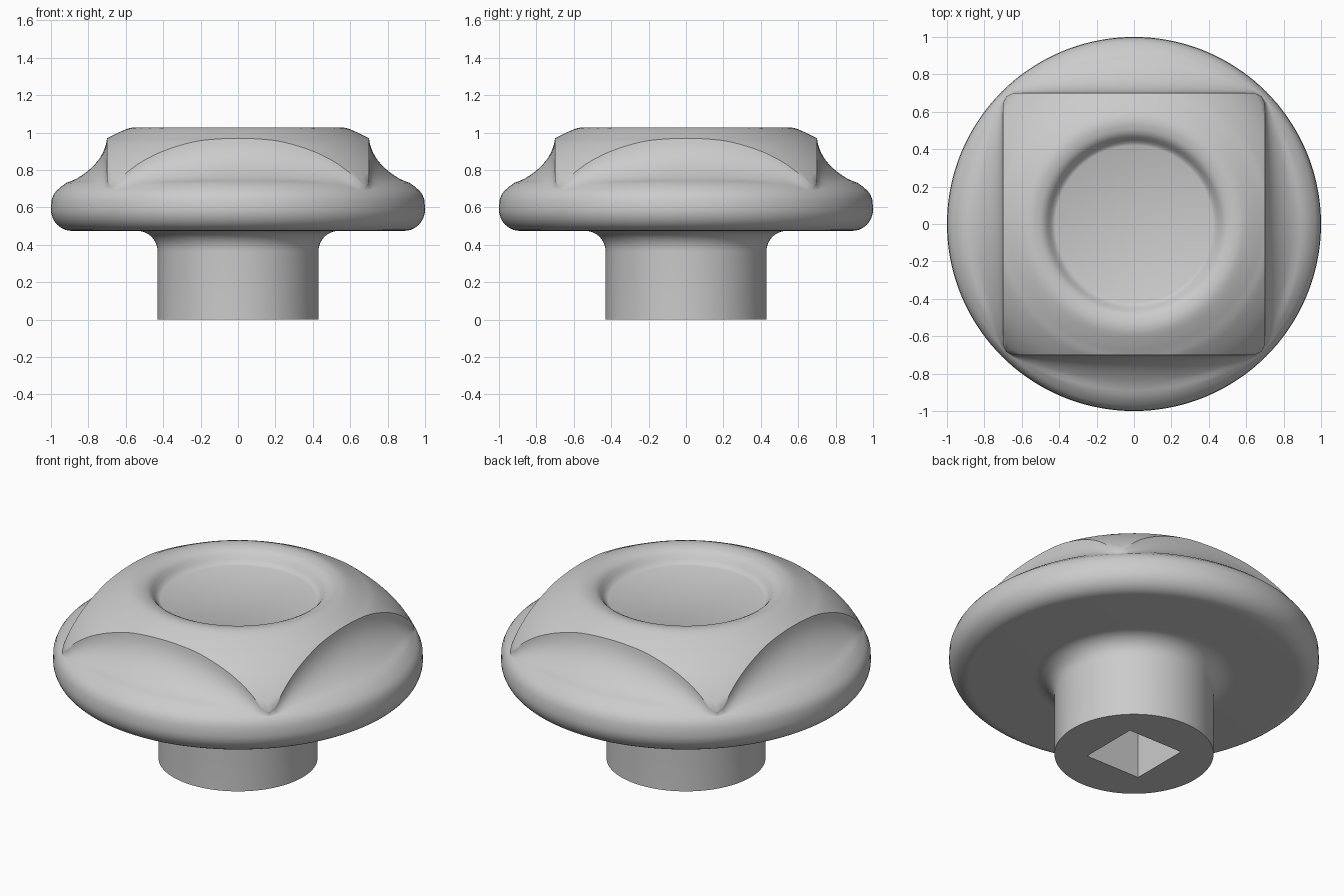
import bpy, bmesh
from math import sin, cos, pi

SEGMENTS = 144
HUB = 0.70       # half width of the square-sided hub
EDGE = 0.97      # radius where the upper surfaces meet the rounded rim


def smooth_curve(pts):
    """Height as a smooth function of radius through a few points."""
    n = len(pts)
    slopes = []
    for i in range(n):
        a, b = pts[max(i - 1, 0)], pts[min(i + 1, n - 1)]
        slopes.append((b[1] - a[1]) / (b[0] - a[0]))

    def height(r):
        i = 0
        while i < n - 2 and r > pts[i + 1][0]:
            i += 1
        (r0, z0), (r1, z1) = pts[i], pts[i + 1]
        h = r1 - r0
        t = (r - r0) / h
        return ((2*t**3 - 3*t**2 + 1) * z0 + (t**3 - 2*t**2 + t) * h * slopes[i]
                + (3*t**2 - 2*t**3) * z1 + (t**3 - t**2) * h * slopes[i + 1])
    return height


def arc(cr, cz, rr, rz, start, end, steps):
    return [(cr + rr * cos(start + (end - start) * i / steps),
             cz + rz * sin(start + (end - start) * i / steps)) for i in range(steps + 1)]


def square_radius(half, a):
    return half / max(abs(cos(a)), abs(sin(a)))


def lathe(name, profile_at, material):
    """Revolve a profile that may change with the angle, and cap both ends."""
    bm = bmesh.new()
    columns = []
    for s in range(SEGMENTS):
        a = 2 * pi * s / SEGMENTS
        columns.append([bm.verts.new((r * cos(a), r * sin(a), z)) for r, z in profile_at(a)])
    for s in range(SEGMENTS):
        c, d = columns[s], columns[(s + 1) % SEGMENTS]
        for i in range(len(c) - 1):
            bm.faces.new((c[i], c[i + 1], d[i + 1], d[i]))
    for end in (0, -1):
        bm.faces.new([c[end] for c in columns])
    bmesh.ops.recalc_face_normals(bm, faces=bm.faces)
    mesh = bpy.data.meshes.new(name)
    bm.to_mesh(mesh)
    bm.free()
    obj = bpy.data.objects.new(name, mesh)
    bpy.context.collection.objects.link(obj)
    mesh.materials.append(material)
    bpy.ops.object.select_all(action='DESELECT')
    obj.select_set(True)
    bpy.context.view_layer.objects.active = obj
    bpy.ops.object.shade_smooth_by_angle(angle=0.6)
    return obj


dome = smooth_curve([(0.50, 1.02), (0.54, 1.028), (0.58, 1.024), (0.64, 1.0), (HUB, 0.97),
                     (0.74, 0.95), (0.845, 0.868), (0.92, 0.785), (EDGE, 0.705)])
skirt = smooth_curve([(0.69, 0.975), (0.72, 0.91), (0.76, 0.845), (0.81, 0.79),
                      (0.87, 0.75), (0.92, 0.73), (EDGE, 0.69)])
dish = [(0.42, 0.95), (0.435, 0.957), (0.45, 0.975), (0.465, 0.995), (0.48, 1.01)]
rim = [(0.985, 0.67), (0.997, 0.64)] + arc(0.89, 0.59, 0.11, 0.115, 0, -pi / 2, 10)


def head_profile(a):
    wall = min(square_radius(HUB, a), EDGE - 0.005)
    pts = list(dish)
    # domed top out to the flat-sided hub
    pts += [(0.5 + (wall - 0.5) * i / 18, dome(0.5 + (wall - 0.5) * i / 18)) for i in range(19)]
    # concave scoop from the hub side down to the skirt
    foot = wall + (EDGE - wall) * 0.6
    top, low = dome(wall), skirt(foot)
    mid_r, mid_z = wall + (foot - wall) * 0.09, low + (top - low) * 0.4
    for i in range(1, 11):
        t = i / 10
        pts.append(((1 - t)**2 * wall + 2 * t * (1 - t) * mid_r + t * t * foot,
                    (1 - t)**2 * top + 2 * t * (1 - t) * mid_z + t * t * low))
    # skirt out to the rim
    for i in range(1, 5):
        r = foot + (EDGE - foot) * i / 4
        pts.append((r, skirt(r)))
    return pts + rim


def stem_profile(a):
    # flared collar, straight shaft, then a square socket in the end
    hole = square_radius(0.18, a)
    return (arc(0.54, 0.365, 0.11, 0.11, pi / 2, pi, 10)
            + [(0.43, 0), (hole, 0), (hole, 0.45)])


default = bpy.data.objects.get("Cube")
if default:
    bpy.data.objects.remove(default, do_unlink=True)

grey = bpy.data.materials.new("plain_grey")
grey.use_nodes = True
colour = (0.6, 0.6, 0.6, 1)
grey.diffuse_color = colour
grey.node_tree.nodes["Principled BSDF"].inputs["Base Color"].default_value = colour

lathe("knob_head", head_profile, grey)
lathe("knob_stem", stem_profile, grey)
